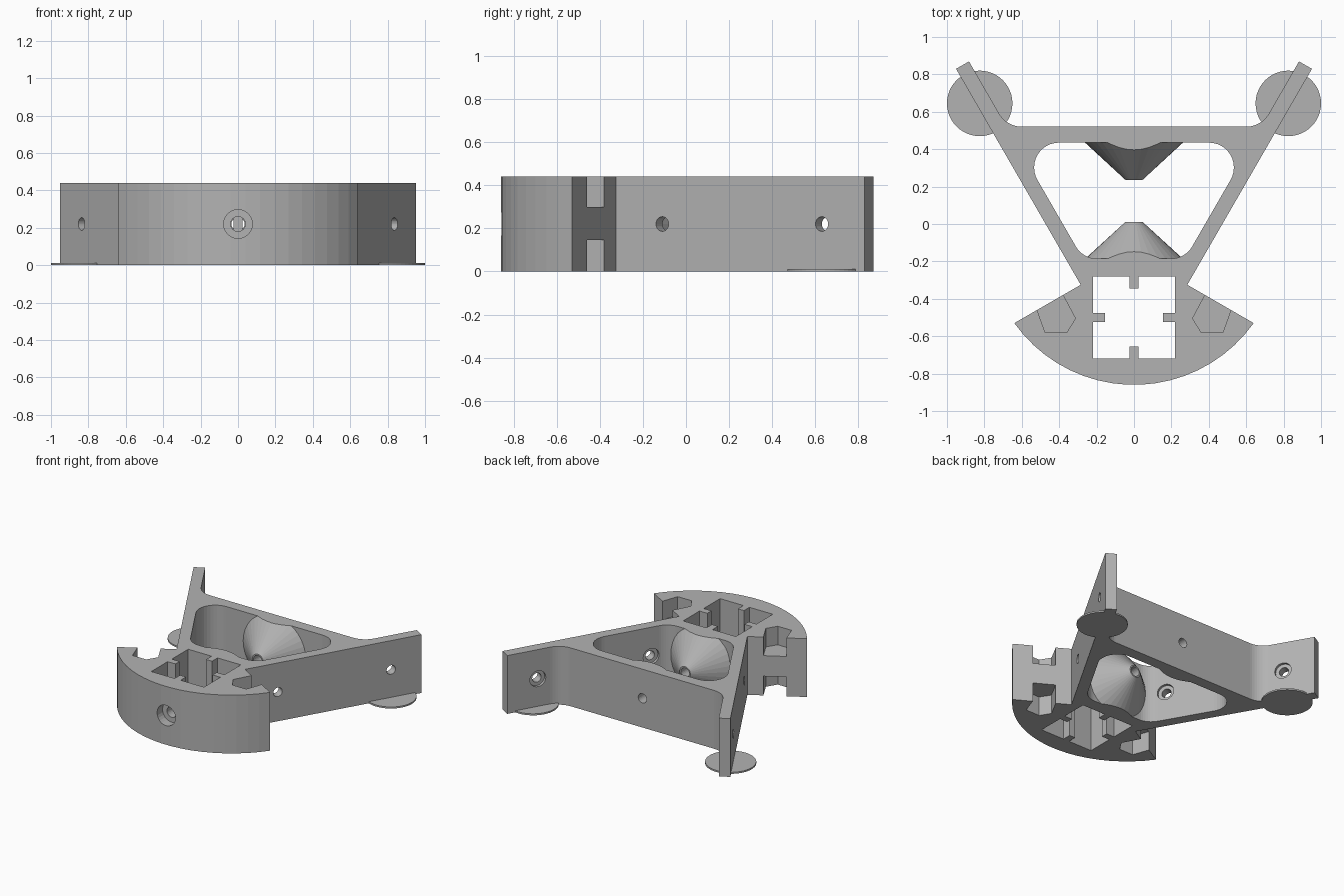
import bpy, bmesh, math
from mathutils import Vector

if "Cube" in bpy.data.objects:
    bpy.data.objects.remove(bpy.data.objects["Cube"])

H = 0.44          # bracket height
MID = H / 2       # height of all screw axes
S60 = math.sin(math.radians(60))
ARM = Vector((0.5, S60))       # direction of the right arm
OUT = Vector((S60, -0.5))      # outward normal of the right arm
KNEE = Vector((0.285, -0.325)) # where arm meets the curved foot

plastic = bpy.data.materials.new("grey plastic")
plastic.diffuse_color = (0.45, 0.45, 0.45, 1)
plastic.use_nodes = True
plastic.node_tree.nodes["Principled BSDF"].inputs["Base Color"].default_value = plastic.diffuse_color


def finish(name, bm):
    bmesh.ops.recalc_face_normals(bm, faces=bm.faces)
    mesh = bpy.data.meshes.new(name)
    bm.to_mesh(mesh)
    bm.free()
    mesh.materials.append(plastic)
    ob = bpy.data.objects.new(name, mesh)
    bpy.context.collection.objects.link(ob)
    return ob


def prism(name, pts, z0, z1):
    bm = bmesh.new()
    face = bm.faces.new([bm.verts.new((p[0], p[1], z0)) for p in pts])
    ext = bmesh.ops.extrude_face_region(bm, geom=[face])["geom"]
    bmesh.ops.translate(bm, vec=(0, 0, z1 - z0),
                        verts=[v for v in ext if isinstance(v, bmesh.types.BMVert)])
    return finish(name, bm)


def rod(name, a, b, r1, r2=None, segs=24):
    """Cylinder or cone frustum from point a to point b."""
    a, b = Vector(a), Vector(b)
    bm = bmesh.new()
    bmesh.ops.create_cone(bm, cap_ends=True, segments=segs, radius1=r1,
                          radius2=r1 if r2 is None else r2, depth=(b - a).length)
    rot = Vector((0, 0, 1)).rotation_difference(b - a).to_matrix().to_4x4()
    bmesh.ops.transform(bm, matrix=rot, verts=bm.verts)
    bmesh.ops.translate(bm, vec=(a + b) / 2, verts=bm.verts)
    return finish(name, bm)


def cut(target, cutter):
    mod = target.modifiers.new("cut", "BOOLEAN")
    mod.operation, mod.solver, mod.object = "DIFFERENCE", "EXACT", cutter
    bpy.context.view_layer.objects.active = target
    bpy.ops.object.modifier_apply(modifier=mod.name)
    bpy.data.objects.remove(cutter)


def fillet(p, corner, q, r, n=8):
    """Arc points rounding the corner between directions to p and q."""
    c = Vector(corner)
    u, v = (Vector(p) - c).normalized(), (Vector(q) - c).normalized()
    half = u.angle(v) / 2
    centre = c + (u + v).normalized() * r / math.sin(half)
    s = c + u * r / math.tan(half) - centre
    e = c + v * r / math.tan(half) - centre
    sweep = math.pi - 2 * half
    return [centre + (s * math.sin((1 - i / n) * sweep) + e * math.sin(i / n * sweep))
            / math.sin(sweep) for i in range(n + 1)]


def mirrored(right):
    return list(right) + [Vector((-p[0], p[1])) for p in reversed(right)]


def arm_inner(y):
    return Vector((KNEE.x + (y - KNEE.y) * 0.5 / S60 - 0.08 / S60, y))


# Main body: curved foot, two arms and a back wall
R, cy, end = 0.785, -0.075, math.radians(-35.4)
arc = [Vector((R * math.cos(t), cy + R * math.sin(t)))
       for t in [-math.pi / 2 + (i + 0.5) / 9.5 * (end + math.pi / 2) for i in range(9)] + [end]]
tip = KNEE + ARM * 1.333
tip_in = tip - OUT * 0.08
outline = arc + [KNEE, tip, tip_in] + fillet(tip_in, arm_inner(0.52), (0, 0.52), 0.14)
body = prism("bracket_body", mirrored(outline), 0, H)

# Rounded triangular pocket, leaving two facing support cones
low, high = arm_inner(-0.185), arm_inner(0.435)
pocket = prism("pocket_cutter", mirrored(fillet((0, -0.185), low, high, 0.13)
                                         + fillet(low, high, (0, 0.435), 0.133, 12)), -0.1, H + 0.1)
cut(pocket, rod("cone_front", (0, -0.285, MID), (0, 0.012, MID), 0.37, 0.045, 36))
cut(pocket, rod("cone_back", (0, 0.535, MID), (0, 0.235, MID), 0.37, 0.045, 36))
cut(body, pocket)

# Square rail channel with four key ribs
c, a, w, t = Vector((0, -0.5)), 0.22, 0.025, 0.155
side = [(a, -a), (a, -w), (t, -w), (t, w), (a, w)]
channel = []
for k in range(4):
    co, si = round(math.cos(k * math.pi / 2)), round(math.sin(k * math.pi / 2))
    channel += [(c.x + x * co - y * si, c.y + x * si + y * co) for x, y in side]
cut(body, prism("channel_cutter", channel, -0.1, H + 0.1))

# Axial screw holes, and the front counterbore
cut(body, rod("axle_hole", (0, -0.29, MID), (0, 0.7, MID), 0.035))
cut(body, rod("front_hole", (0, -1, MID), (0, -0.71, MID), 0.04))
cut(body, rod("front_counterbore", (0, -1, MID), (0, -0.79, MID), 0.077))

for s in (1, -1):
    # Nut pockets open to the wing faces, from above and below
    nut = [(0.38, -0.38), (0.313, -0.505), (0.36, -0.58), (0.475, -0.58),
           (0.518, -0.46), (0.56, -0.36), (0.43, -0.29)]
    for z0, z1 in ((-0.1, 0.145), (0.30, H + 0.1)):
        cut(body, prism("nut_cutter", [(s * x, y) for x, y in nut], z0, z1))
    # Arm screw holes with shallow inner counterbores
    for y in (-0.11, 0.63):
        p = Vector((KNEE.x + (y - KNEE.y) * 0.5 / S60, y))
        for d0, d1, r in ((0.05, -0.14, 0.034), (-0.06, -0.15, 0.06)):
            q0, q1 = p + OUT * d0, p + OUT * d1
            cut(body, rod("arm_hole", (s * q0.x, q0.y, MID), (s * q1.x, q1.y, MID), r))
    # Thin round pads under the arm ends
    rod("pad_right" if s > 0 else "pad_left",
        (s * 0.825, 0.645, 0), (s * 0.825, 0.645, 0.012), 0.175, segs=48)
